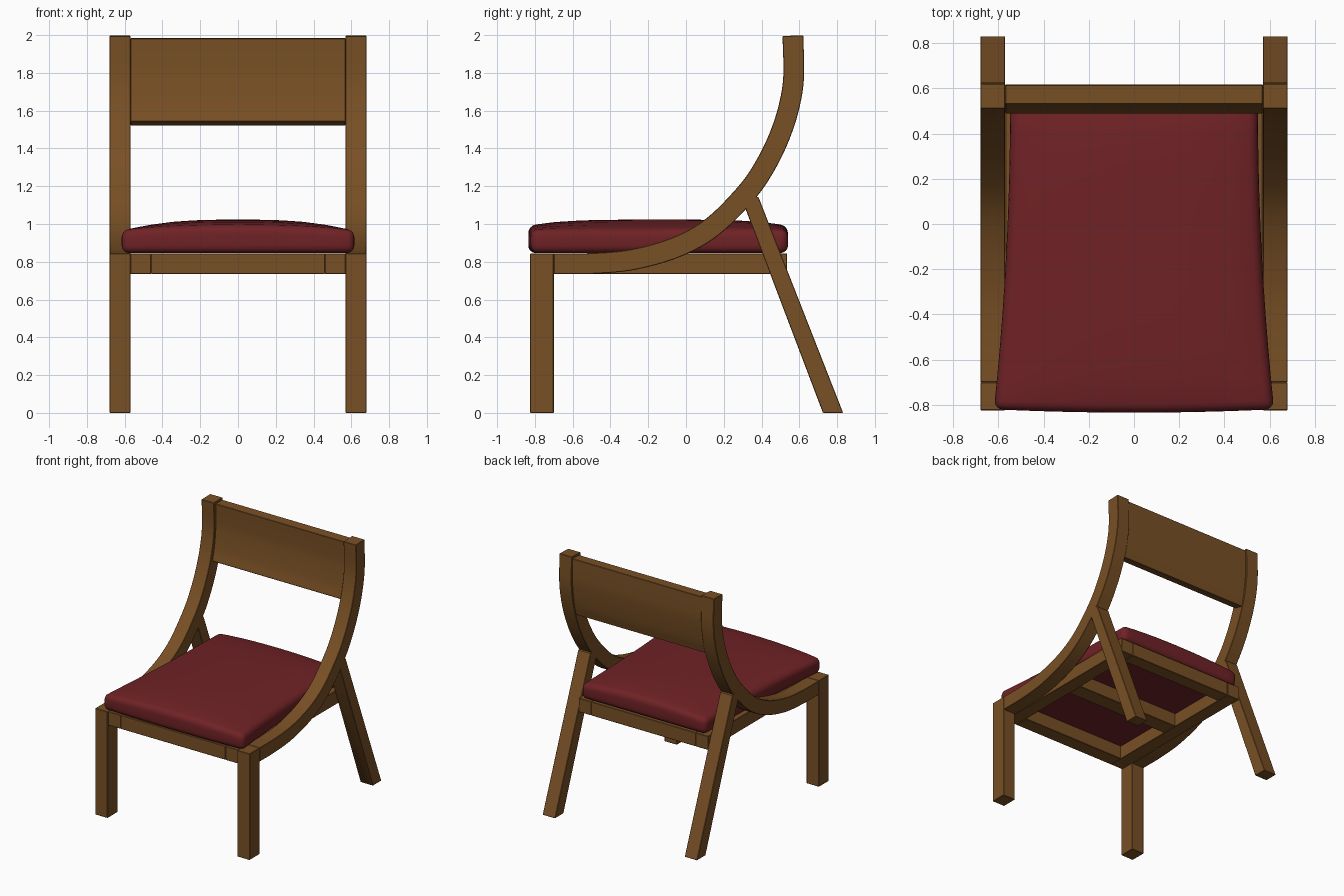
import bpy, bmesh, math
from mathutils import Vector

if "Cube" in bpy.data.objects:
    bpy.data.objects.remove(bpy.data.objects["Cube"])


def material(name, rgb):
    m = bpy.data.materials.new(name)
    m.diffuse_color = (*rgb, 1)
    m.use_nodes = True
    m.node_tree.nodes["Principled BSDF"].inputs["Base Color"].default_value = m.diffuse_color
    return m


WOOD = material("brown_wood", (0.19, 0.08, 0.018))
FABRIC = material("dark_red_fabric", (0.16, 0.016, 0.019))


def finish(name, bm, mat, bevel=0.0, segments=1):
    bmesh.ops.recalc_face_normals(bm, faces=bm.faces)
    me = bpy.data.meshes.new(name)
    bm.to_mesh(me)
    bm.free()
    me.materials.append(mat)
    ob = bpy.data.objects.new(name, me)
    bpy.context.collection.objects.link(ob)
    bpy.ops.object.select_all(action='DESELECT')
    ob.select_set(True)
    bpy.context.view_layer.objects.active = ob
    if bevel:
        b = ob.modifiers.new("bevel", 'BEVEL')
        b.width, b.segments = bevel, segments
        b.limit_method, b.angle_limit = 'ANGLE', math.radians(50)
        bpy.ops.object.modifier_apply(modifier="bevel")
    bpy.ops.object.shade_smooth_by_angle(angle=math.radians(35))
    return ob


def extrude_side(name, profile, x0, x1):
    """Side-view (y, z) profile extruded across x."""
    bm = bmesh.new()
    face = bm.faces.new([bm.verts.new((x0, y, z)) for y, z in profile])
    ext = bmesh.ops.extrude_face_region(bm, geom=[face])
    bmesh.ops.translate(bm, vec=(x1 - x0, 0, 0),
                        verts=[v for v in ext["geom"] if isinstance(v, bmesh.types.BMVert)])
    return finish(name, bm, WOOD, 0.003)


def strip(name, path, half, x0, x1):
    """Curved board: a centre line thickened by half on both sides."""
    a, b = [], []
    for i, p in enumerate(path):
        t = (path[min(i + 1, len(path) - 1)] - path[max(i - 1, 0)]).normalized()
        n = Vector((-t.y, t.x))
        a.append(p + n * half)
        b.append(p - n * half)
    return extrude_side(name, [tuple(p) for p in a + b[::-1]], x0, x1)


def spline(pts, steps=6):
    """Catmull-Rom curve through the points."""
    p = [Vector(q) for q in pts]
    p = [2 * p[0] - p[1]] + p + [2 * p[-1] - p[-2]]
    out = []
    for i in range(1, len(p) - 2):
        for s in range(steps):
            t = s / steps
            out.append(0.5 * (2 * p[i] + (p[i + 1] - p[i - 1]) * t
                       + (2 * p[i - 1] - 5 * p[i] + 4 * p[i + 1] - p[i + 2]) * t ** 2
                       + (3 * p[i] - p[i - 1] - 3 * p[i + 1] + p[i + 2]) * t ** 3))
    return out + [p[-2]]


def box(name, x0, x1, y0, y1, z0, z1):
    return extrude_side(name, [(y0, z0), (y1, z0), (y1, z1), (y0, z1)], x0, x1)


# Sweeping side members, legs and side frame rails
sweep = spline([(-0.70, 0.79), (-0.5, 0.791), (-0.28, 0.812), (-0.05, 0.878),
                (0.14, 0.985), (0.32, 1.165), (0.42, 1.31), (0.495, 1.465),
                (0.545, 1.62), (0.57, 1.78), (0.566, 1.997)])
for side, s in (("left", -1), ("right", 1)):
    xa, xb = sorted((s * 0.57, s * 0.68))
    strip(side + "_curved_side", sweep, 0.055, xa, xb)
    box(side + "_front_leg", xa, xb, -0.825, -0.70, 0, 0.845)
    extrude_side(side + "_back_leg", [(0.725, 0), (0.832, 0), (0.385, 1.14),
                                      (0.345, 1.16), (0.315, 1.08)], xa, xb)
    ra, rb = sorted((s * 0.46, s * 0.57))
    box(side + "_seat_rail", ra, rb, -0.815, 0.535, 0.735, 0.845)

# Cross rails under the seat
for name, y0, y1 in (("front_rail", -0.815, -0.70), ("middle_rail", -0.20, -0.07),
                     ("back_rail", 0.425, 0.535)):
    box(name, -0.46, 0.46, y0, y1, 0.735, 0.845)

# Backrest board following the upper part of the sweep
strip("backrest", spline([(0.53, 1.532), (0.554, 1.63), (0.573, 1.78),
                          (0.575, 1.88), (0.573, 1.983)]), 0.042, -0.57, 0.57)

# Domed cushion, wider at the front
bm = bmesh.new()
bmesh.ops.create_grid(bm, x_segments=10, y_segments=10, size=1)
ext = bmesh.ops.extrude_face_region(bm, geom=bm.faces[:])
top = {v for v in ext["geom"] if isinstance(v, bmesh.types.BMVert)}
for v in bm.verts:
    u, w = v.co.x, v.co.y
    half = 0.548 + 0.072 * ((1 - w) / 2) ** 2
    y = -0.14 + 0.68 * w - (0.015 * (1 - u * u) if w < 0 else 0) * w * w
    z = 0.97 + 0.053 * (1 - abs(u) ** 3) * (1 - w ** 4) + 0.022 * (1 - u * u) * w ** 4
    v.co = (u * half, y, z if v in top else 0.846)
# Remove any interior copy of the grid, then close the underside
finish("seat_cushion", bm, FABRIC, 0.04, 4)
